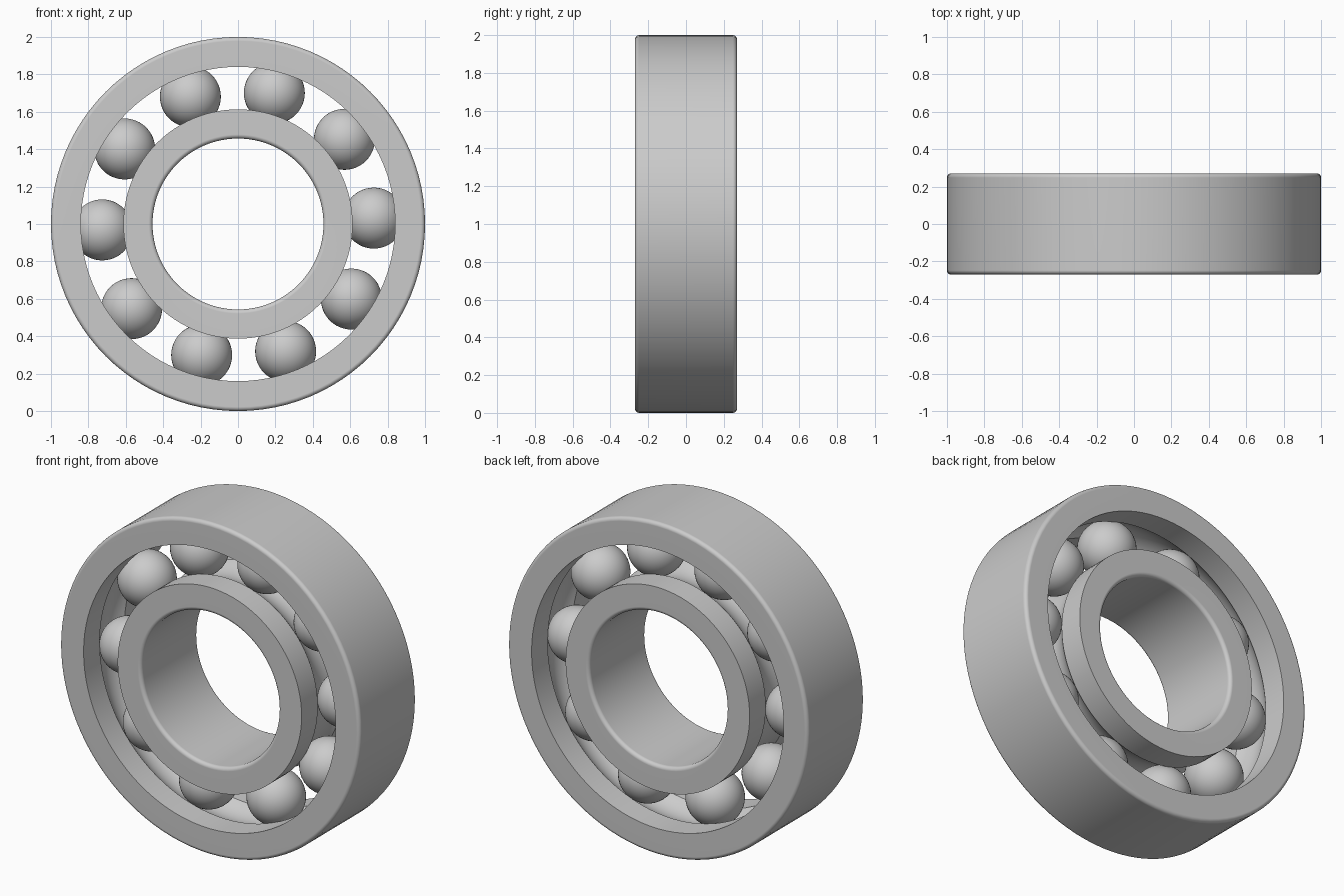
import bpy
import bmesh
from math import sin, cos, pi, radians, asin
from mathutils import Matrix, Vector

cube = bpy.data.objects.get("Cube")
if cube:
    bpy.data.objects.remove(cube, do_unlink=True)

HALF_WIDTH = 0.27
FILLET = 0.022
BALL_RADIUS = 0.163
PITCH_RADIUS = 0.727
BALL_COUNT = 10
SEGMENTS = 96
CENTRE = Vector((0, 0, 1))

steel = bpy.data.materials.new("steel grey")
steel.use_nodes = True
colour = (0.6, 0.6, 0.6, 1)
steel.diffuse_color = colour
steel.node_tree.nodes["Principled BSDF"].inputs["Base Color"].default_value = colour


def add_object(name, bm):
    mesh = bpy.data.meshes.new(name)
    bm.to_mesh(mesh)
    bm.free()
    mesh.materials.append(steel)
    obj = bpy.data.objects.new(name, mesh)
    bpy.context.collection.objects.link(obj)
    bpy.ops.object.select_all(action="DESELECT")
    obj.select_set(True)
    bpy.context.view_layer.objects.active = obj
    return obj


def race_profile(rim, land, side):
    """Closed (radius, y) outline: filleted rim and ball groove in the land.
    side is 1 for a race outside the balls, -1 for one inside."""
    points = []
    # rounded rim corners
    for end in (-1, 1):
        corner = []
        for i in range(6):
            a = i / 5 * pi / 2
            corner.append((rim - side * FILLET * (1 - sin(a)),
                           end * (HALF_WIDTH - FILLET * (1 - cos(a)))))
        points += corner if end < 0 else corner[::-1]
    # flat lands with a circular groove between them
    points.append((land, HALF_WIDTH))
    limit = asin((1 - (abs(land - PITCH_RADIUS) / BALL_RADIUS) ** 2) ** 0.5)
    for i in range(17):
        a = limit * (1 - i / 8)
        points.append((PITCH_RADIUS + side * BALL_RADIUS * cos(a), BALL_RADIUS * sin(a)))
    points.append((land, -HALF_WIDTH))
    return points


def make_race(name, rim, land, side):
    bm = bmesh.new()
    verts = [bm.verts.new((r, y, 0)) for r, y in race_profile(rim, land, side)]
    edges = [bm.edges.new((v, verts[i - 1])) for i, v in enumerate(verts)]
    bmesh.ops.spin(bm, geom=verts + edges, cent=(0, 0, 0), axis=(0, 1, 0),
                   angle=2 * pi, steps=SEGMENTS, use_merge=True)
    bmesh.ops.remove_doubles(bm, verts=bm.verts, dist=1e-5)
    bmesh.ops.recalc_face_normals(bm, faces=bm.faces)
    bmesh.ops.translate(bm, verts=bm.verts, vec=CENTRE)
    obj = add_object(name, bm)
    bpy.ops.object.shade_smooth_by_angle(angle=radians(30))
    # keeps the flat sides flat next to the fillets
    weighted = obj.modifiers.new("weighted_normals", "WEIGHTED_NORMAL")
    weighted.keep_sharp = True


make_race("outer_race", 1.0, 0.84, 1)
make_race("inner_race", 0.457, 0.613, -1)

# ring of balls
for k in range(BALL_COUNT):
    angle = radians(2.5) + 2 * pi * k / BALL_COUNT
    position = CENTRE + PITCH_RADIUS * Vector((cos(angle), 0, sin(angle)))
    bm = bmesh.new()
    bmesh.ops.create_uvsphere(bm, u_segments=48, v_segments=24, radius=BALL_RADIUS,
                              matrix=Matrix.Translation(position))
    add_object(f"ball_{k + 1}", bm)
    bpy.ops.object.shade_smooth()
